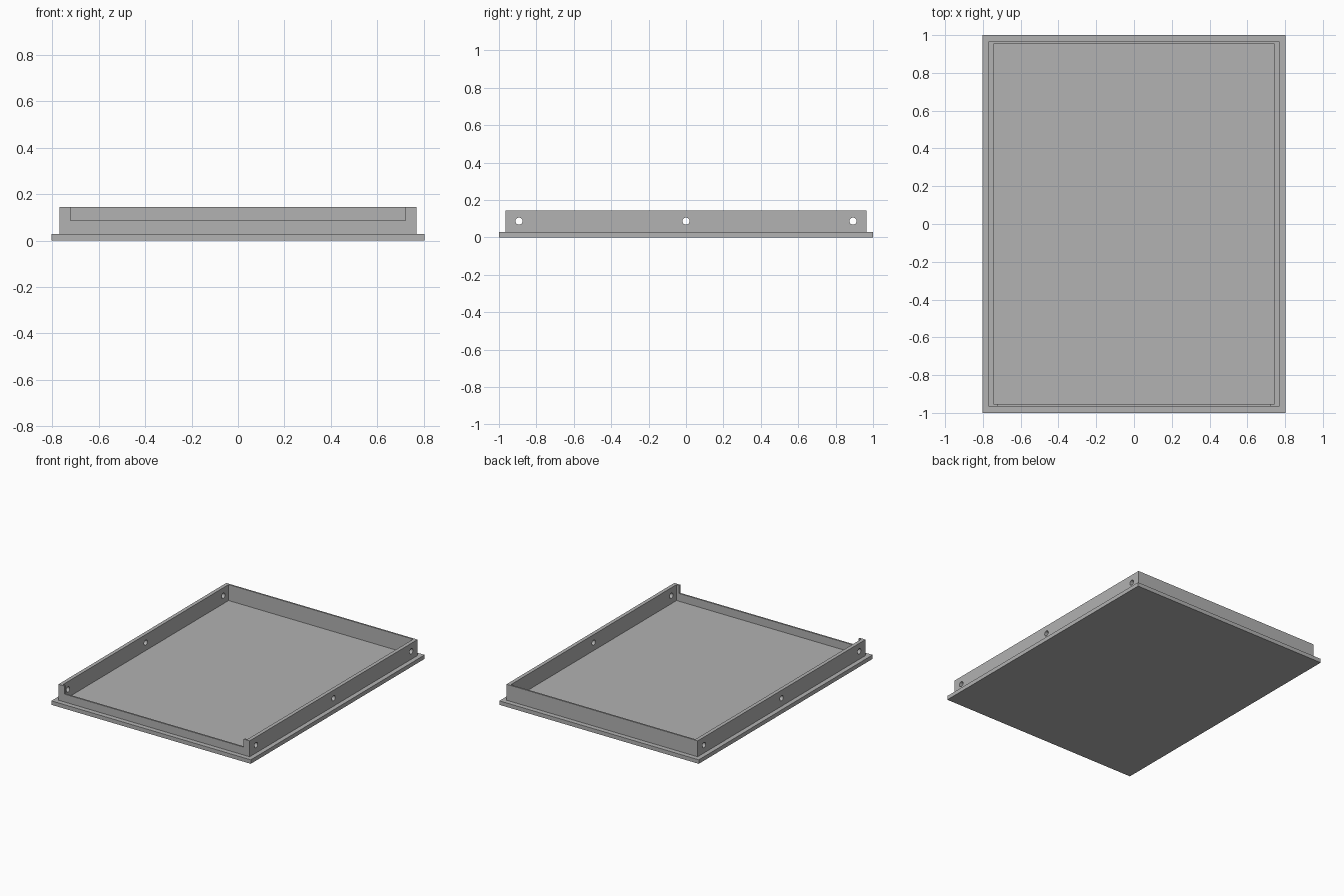
import bpy
from math import pi

cube = bpy.data.objects.get("Cube")
if cube:
    bpy.data.objects.remove(cube, do_unlink=True)

# Single flat grey
grey = bpy.data.materials.new("plain grey")
grey.use_nodes = True
colour = (0.445, 0.445, 0.445, 1)
grey.diffuse_color = colour
grey.node_tree.nodes["Principled BSDF"].inputs["Base Color"].default_value = colour

# Main sizes
BASE_X, BASE_Y, BASE_TOP = 0.803, 1.0, 0.029
RIM_X, RIM_Y, RIM_TOP = 0.77, 0.965, 0.145
INNER_X, INNER_Y = 0.743, 0.953
NOTCH_X, NOTCH_Z = 0.722, 0.086
HOLE_Y, HOLE_Z, HOLE_R = 0.893, 0.087, 0.019


def box(name, x, y, z):
    """Box spanning the given (min, max) ranges."""
    spans = (x, y, z)
    bpy.ops.mesh.primitive_cube_add(size=1, location=[sum(s) / 2 for s in spans])
    obj = bpy.context.object
    obj.name = name
    obj.scale = [s[1] - s[0] for s in spans]
    bpy.ops.object.transform_apply(location=True, rotation=True, scale=True)
    obj.data.materials.append(grey)
    return obj


def cut(target, cutter):
    """Subtract the cutter from the target and discard it."""
    cutter.hide_render = True
    mod = target.modifiers.new("cut", 'BOOLEAN')
    mod.operation = 'DIFFERENCE'
    mod.solver = 'EXACT'
    mod.object = cutter
    bpy.context.view_layer.objects.active = target
    bpy.ops.object.modifier_apply(modifier=mod.name)
    bpy.data.objects.remove(cutter, do_unlink=True)


# Flat base plate
box("base_plate", (-BASE_X, BASE_X), (-BASE_Y, BASE_Y), (0, BASE_TOP))

# Upright rim, hollowed out down to the plate
rim = box("rim", (-RIM_X, RIM_X), (-RIM_Y, RIM_Y), (BASE_TOP - 0.01, RIM_TOP))
cut(rim, box("hollow", (-INNER_X, INNER_X), (-INNER_Y, INNER_Y), (-0.1, 0.3)))

# Lowered front wall between two corner posts
cut(rim, box("notch", (-NOTCH_X, NOTCH_X), (-1.1, -0.9), (NOTCH_Z, 0.3)))

# Screw holes through both side walls
for y in (-HOLE_Y, 0, HOLE_Y):
    bpy.ops.mesh.primitive_cylinder_add(vertices=32, radius=HOLE_R, depth=2,
                                        location=(0, y, HOLE_Z), rotation=(0, pi / 2, 0))
    drill = bpy.context.object
    drill.data.materials.append(grey)
    cut(rim, drill)

# Smooth hole walls, sharp edges elsewhere
bpy.ops.object.select_all(action='DESELECT')
rim.select_set(True)
bpy.context.view_layer.objects.active = rim
bpy.ops.object.shade_smooth_by_angle()
